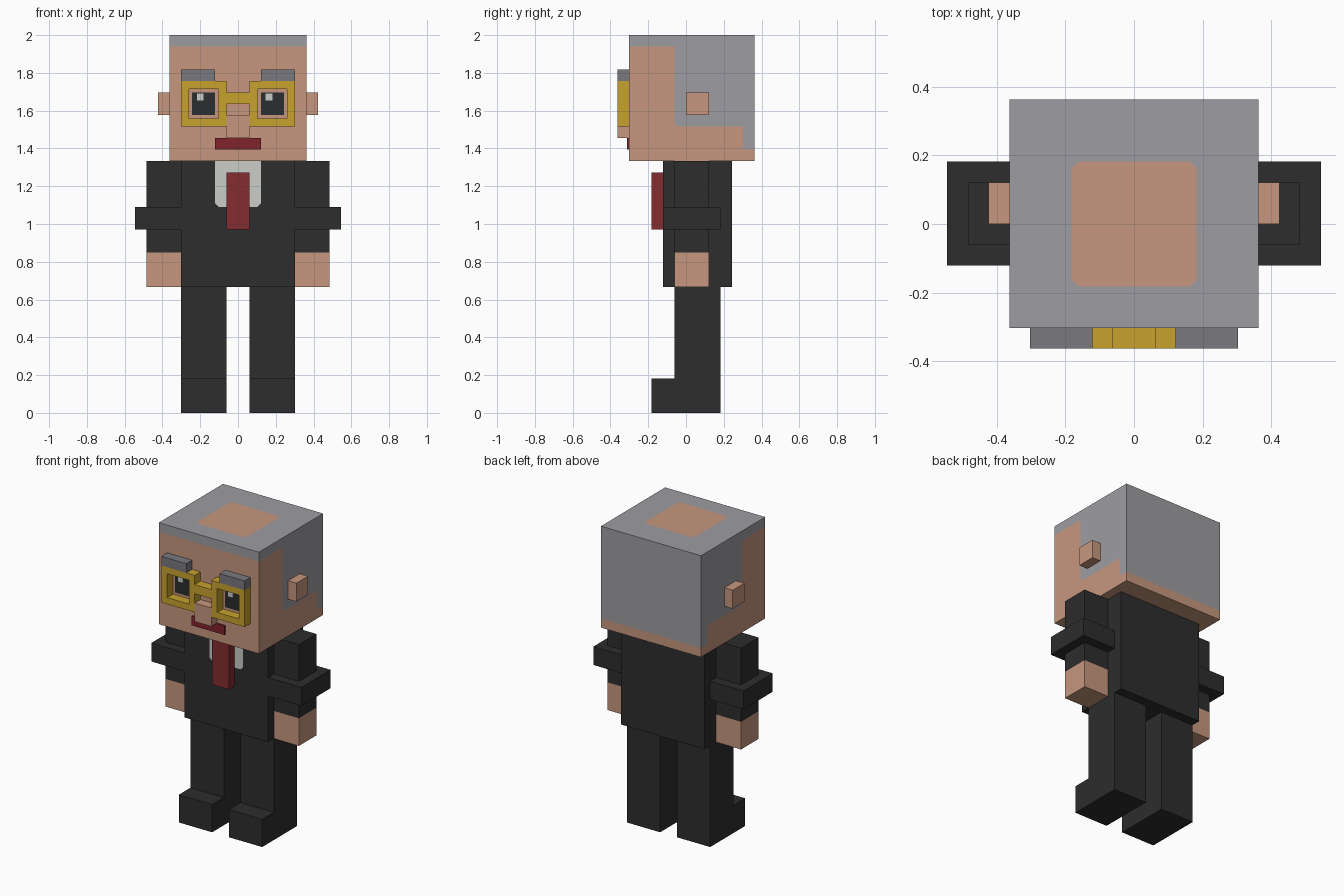
import bpy
import bmesh
from mathutils import Vector

cube = bpy.data.objects.get("Cube")
if cube:
    bpy.data.objects.remove(cube, do_unlink=True)

U = 2 / 33  # the figure sits on a block grid, 33 blocks tall


def material(name, rgb):
    """Flat material from display colour values, stored as linear."""
    linear = [((c / 255 + 0.055) / 1.055) ** 2.4 for c in rgb]
    mat = bpy.data.materials.new(name)
    mat.use_nodes = True
    mat.diffuse_color = (*linear, 1)
    bsdf = mat.node_tree.nodes["Principled BSDF"]
    bsdf.inputs["Base Color"].default_value = (*linear, 1)
    bsdf.inputs["Roughness"].default_value = 0.8
    return mat


SKIN = material("skin", (198, 151, 126))
HAIR = material("grey hair", (157, 156, 161))
BROW = material("dark grey brows", (121, 121, 127))
SUIT = material("black suit", (45, 45, 45))
SHIRT = material("off white", (202, 205, 199))
TIE = material("tie red", (131, 45, 48))
LIPS = material("lip red", (126, 35, 42))
GOLD = material("gold frames", (200, 162, 45))
PUPIL = material("eye black", (42, 46, 46))


def finish(name, bm, mats):
    bmesh.ops.recalc_face_normals(bm, faces=bm.faces)
    mesh = bpy.data.meshes.new(name)
    bm.to_mesh(mesh)
    bm.free()
    for mat in mats:
        mesh.materials.append(mat)
    obj = bpy.data.objects.new(name, mesh)
    bpy.context.collection.objects.link(obj)
    return obj


def box(name, x, y, z, *mats, cuts=(), rule=None):
    """Box from block ranges; cuts are (point, normal) planes, rule picks a material."""
    bm = bmesh.new()
    bmesh.ops.create_cube(bm, size=1)
    lo, hi = (Vector(p) * U for p in zip(x, y, z))
    for v in bm.verts:
        v.co = [a + (b - a) * (c + 0.5) for a, b, c in zip(lo, hi, v.co)]
    for point, normal in cuts:
        geom = bm.verts[:] + bm.edges[:] + bm.faces[:]
        bmesh.ops.bisect_plane(bm, geom=geom, dist=1e-5,
                               plane_co=Vector(point) * U, plane_no=normal)
    if rule:
        bm.normal_update()
        for f in bm.faces:
            f.material_index = rule(f.calc_center_median() / U, f.normal)
    return finish(name, bm, mats)


def span(side, a, b):
    """Block range mirrored to the given side."""
    return tuple(sorted((side * a, side * b)))


X, Y, Z = Vector((1, 0, 0)), Vector((0, 1, 0)), Vector((0, 0, 1))
TRIM = 0.3  # size of the clipped corners on painted areas


# Head with hairline and bald patch
def hair_rule(c, n):
    if n.z < -0.5:
        return 0
    if n.z > 0.5:
        bald = max(abs(c.x), abs(c.y)) < 3 and abs(c.x) + abs(c.y) < 6 - TRIM
        return 0 if bald else 1
    if c.z > 32:
        return 1
    if n.y < -0.5:
        return 0
    if n.y > 0.5 or c.y > 5:
        return int(c.z > 23)
    temple = c.y > -1 and c.z > 25 and (c.y + 1) + (c.z - 25) > TRIM
    corner = c.z - c.y > 33 - TRIM
    return int(temple or (corner and c.z > 31))


head_cuts = [(Z * h, Z) for h in (23, 25, 32)]
head_cuts += [(Y * d, Y) for d in (-3, -1, 3, 5)]
head_cuts += [(X * d, X) for d in (-3, 3)]
head_cuts += [(X * s * (6 - TRIM), X * s + Y * t) for s in (-1, 1) for t in (-1, 1)]
head_cuts += [(Z * (24 + TRIM), Y + Z)]
box("head", (-6, 6), (-5, 6), (22, 33), SKIN, HAIR, cuts=head_cuts, rule=hair_rule)


# Jacket body with the shirt opening
def shirt_rule(c, n):
    opening = n.y < -0.5 and abs(c.x) < 2 and c.z > 18
    return int(opening and (2 - abs(c.x)) + (c.z - 18) > TRIM)


shirt_cuts = [(Z * 18, Z), (X * 2, X), (X * -2, X)]
shirt_cuts += [(X * s * 2 + Z * (18 + TRIM), Z - X * s) for s in (-1, 1)]
box("torso", (-5, 5), (-2, 4), (11, 22), SUIT, SHIRT, cuts=shirt_cuts, rule=shirt_rule)
box("tie", (-1, 1), (-3, -2), (16, 21), TIE)

# Nose, mouth and glasses bridge
box("nose", (-1, 1), (-6, -5), (24, 26), SKIN)
box("mouth", (-2, 2), (-5.14, -5), (23, 24), LIPS)
box("glasses_bridge", (-1, 1), (-6, -5), (27, 28), GOLD)


def lens_frame(name, x, z):
    """Square ring: inset a quad, drop its middle and extrude it forward."""
    bm = bmesh.new()
    corners = [(x[0], z[0]), (x[1], z[0]), (x[1], z[1]), (x[0], z[1])]
    face = bm.faces.new([bm.verts.new(Vector((a, -5, b)) * U) for a, b in corners])
    bm.normal_update()
    bmesh.ops.inset_region(bm, faces=[face], thickness=U, use_boundary=True)
    bmesh.ops.delete(bm, geom=[face], context='FACES')
    result = bmesh.ops.extrude_face_region(bm, geom=bm.faces[:], use_keep_orig=True)
    moved = [g for g in result["geom"] if isinstance(g, bmesh.types.BMVert)]
    bmesh.ops.translate(bm, verts=moved, vec=Y * -U)
    finish(name, bm, [GOLD])


# Mirrored parts
for side, label in ((1, "left"), (-1, "right")):
    lens_frame(label + "_lens_frame", span(side, 1, 5), (25, 29))
    box(label + "_eye", span(side, 2, 4), (-5.06, -5), (26, 28), PUPIL)
    glint = 2.4 if side > 0 else -3.6
    box(label + "_eye_glint", (glint, glint + 0.6), (-5.1, -5), (27.3, 27.9), SHIRT)
    box(label + "_eyebrow", span(side, 2, 5), (-6, -5), (29, 30), BROW)
    box(label + "_ear", span(side, 6, 7), (0, 2), (26, 28), SKIN)
    box(label + "_sleeve", span(side, 5, 8), (-1, 2), (14, 22), SUIT)
    box(label + "_sleeve_band", span(side, 5, 9), (-2, 3), (16, 18), SUIT)
    box(label + "_hand", span(side, 5, 8), (-1, 2), (11, 14), SKIN)
    box(label + "_leg", span(side, 1, 5), (-1, 3), (3, 11), SUIT)
    box(label + "_shoe", span(side, 1, 5), (-3, 3), (0, 3), SUIT)
